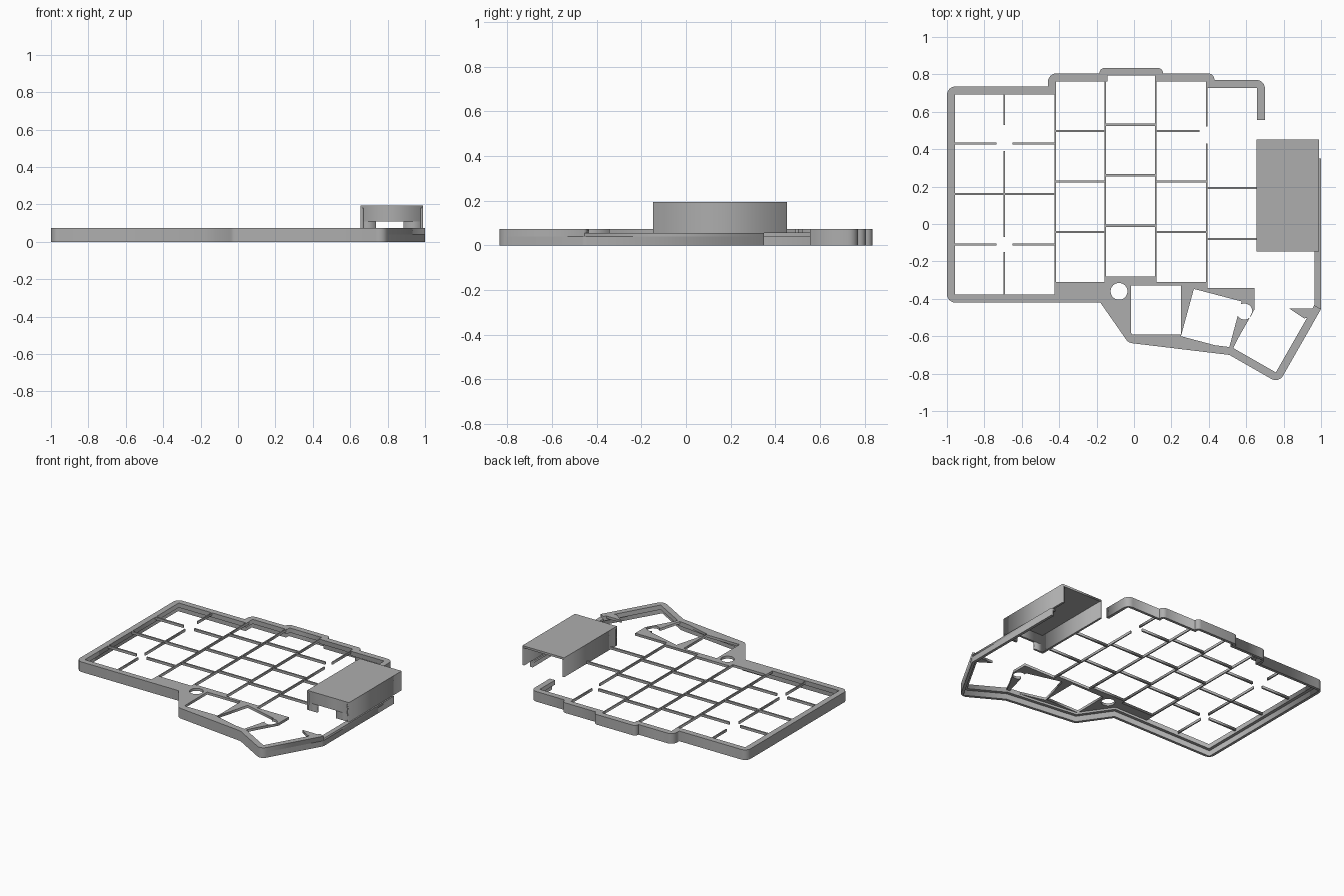
import bpy
from math import cos, sin, tan, radians, pi
from mathutils import Vector

if "Cube" in bpy.data.objects:
    bpy.data.objects.remove(bpy.data.objects["Cube"])

grey = bpy.data.materials.new("plain grey")
grey.use_nodes = True
grey.diffuse_color = (0.42, 0.42, 0.42, 1)
grey.node_tree.nodes["Principled BSDF"].inputs["Base Color"].default_value = (0.42, 0.42, 0.42, 1)

TOP, PLATE, LEDGE = 0.073, 0.055, 0.04


def prism(name, loops, z0, z1):
    """Extrude flat loops (first outer, rest holes) between two heights."""
    cu = bpy.data.curves.new(name, "CURVE")
    cu.dimensions, cu.fill_mode = "2D", "BOTH"
    cu.extrude = (z1 - z0) / 2
    for loop in loops:
        sp = cu.splines.new("POLY")
        sp.points.add(len(loop) - 1)
        for p, co in zip(sp.points, loop):
            p.co = (co[0], co[1], 0, 1)
        sp.use_cyclic_u = True
    cu.materials.append(grey)
    ob = bpy.data.objects.new(name, cu)
    ob.location.z = (z0 + z1) / 2
    bpy.context.collection.objects.link(ob)
    bpy.ops.object.select_all(action="DESELECT")
    bpy.context.view_layer.objects.active = ob
    ob.select_set(True)
    bpy.ops.object.convert(target="MESH")
    return bpy.context.object


def rect(x0, x1, y0, y1):
    return [(x0, y0), (x1, y0), (x1, y1), (x0, y1)]


def arc(cx, cy, r, a0, a1, n):
    return [(cx + r * cos(radians(a0 + (a1 - a0) * i / n)),
             cy + r * sin(radians(a0 + (a1 - a0) * i / n))) for i in range(n + 1)]


def rounded(path, r=0.045, n=6):
    """Round the convex corners of an open counter-clockwise path."""
    pts = [Vector(p) for p in path]
    out = [pts[0]]
    for a, b, c in zip(pts, pts[1:], pts[2:]):
        d0, d1 = (b - a).normalized(), (c - b).normalized()
        turn = d0.angle_signed(d1) * -1
        if turn < 0.1:
            out.append(b)
            continue
        t = min(r * tan(turn / 2), 0.95 * (b - a).length, 0.95 * (c - b).length)
        rad = t / tan(turn / 2)
        normal = Vector((-d0.y, d0.x))
        centre = b - d0 * t + normal * rad
        for i in range(n + 1):
            k = turn * i / n
            out.append(centre - normal * rad * cos(k) + d0 * rad * sin(k))
    return out + [pts[-1]]


def inset(path, d):
    """Mitred copy of an open path, moved to its left."""
    pts = [Vector(p) for p in path]
    dirs = [(b - a).normalized() for a, b in zip(pts, pts[1:])]
    norms = [Vector((-v.y, v.x)) for v in dirs]
    out = []
    for i, p in enumerate(pts):
        n0, n1 = norms[max(i - 1, 0)], norms[min(i, len(norms) - 1)]
        out.append(p + (n0 + n1) * d / (1 + n0.dot(n1)))
    return out


def wall(name, path, d, z0, z1):
    prism(name, [rounded(path) + inset(path, d)[::-1]], z0, z1)


# Stepped outer rim: wide upper band over a thinner skirt
outline = [(0.70, 0.555), (0.70, 0.77), (0.43, 0.77), (0.43, 0.805), (0.155, 0.805),
           (0.155, 0.835), (-0.185, 0.835), (-0.185, 0.805), (-0.46, 0.805),
           (-0.46, 0.735), (-1, 0.735), (-1, -0.42), (-0.18, -0.42), (-0.03, -0.635),
           (0.51, -0.70), (0.774, -0.851), (1, -0.455)]
wall("rim_upper", outline, 0.042, LEDGE, TOP)
wall("rim_skirt", outline + [(1, 0.35)], 0.02, 0, LEDGE)
prism("side_wall_cap", [rect(0.965, 1, -0.455, 0.35)], LEDGE, PLATE)

# Thumb plate with a round hole and two openings
thumb = [(-0.425, -0.40), (-0.425, -0.31), (-0.153, -0.31), (-0.153, -0.28), (0.117, -0.28),
         (0.117, -0.31), (0.388, -0.31), (0.388, -0.342), (0.645, -0.342), (0.645, -0.455),
         (0.56, -0.605), (0.52, -0.685), (-0.02, -0.61), (-0.16, -0.40)]
tilted = [(0.32, -0.347), (0.576, -0.414)] + arc(0.59, -0.468, 0.043, 116, -146, 16) \
    + [(0.507, -0.668), (0.251, -0.60)]
prism("thumb_plate", [thumb, arc(-0.08, -0.36, 0.045, 0, 348.75, 31),
                      rect(-0.015, 0.25, -0.59, -0.33), tilted], PLATE, TOP)
prism("thumb_corner", [[(0.83, -0.452), (0.91, -0.505), (0.975, -0.49), (0.998, -0.452)]], PLATE, TOP)

# Thin ribs between the key openings
vertical = [(-0.695, 0.53, 0.70), (-0.695, -0.07, 0.39), (-0.695, -0.38, -0.15),
            (-0.42, -0.38, 0.72), (-0.153, -0.31, 0.80), (0.117, -0.31, 0.80),
            (0.388, -0.345, 0.43), (0.388, 0.52, 0.77)]
for x, y0, y1 in vertical:
    prism("long_rib", [rect(x - 0.004, x + 0.004, y0, y1)], PLATE, TOP)

cross = [(0.16, -0.965, -0.42)]
for y in (0.43, -0.11):
    cross += [(y, -0.965, -0.735), (y, -0.65, -0.42)]
for i in range(3):
    drop = 0.27 * i
    cross += [(0.497 - drop, -0.42, -0.153), (0.53 - drop, -0.153, 0.117),
              (0.497 - drop, 0.117, 0.388 if i else 0.35)]
cross += [(0.192, 0.388, 0.66), (-0.08, 0.388, 0.66)]
for y, x0, x1 in cross:
    prism("cross_rib", [rect(x0, x1, y - 0.006, y + 0.006)], PLATE, TOP)

# Raised cover: lid, two sides, notched front, open back and bottom
LID = 0.195
X0, X1, Y0, Y1 = 0.656, 0.99, -0.147, 0.453
prism("cover_lid", [rect(X0, X1, Y0, Y1)], LID - 0.015, LID)
for name, x in (("cover_right_side", X0), ("cover_left_side", X1 - 0.015)):
    prism(name, [rect(x, x + 0.015, Y0, Y1)], PLATE, LID - 0.015)
prism("cover_front_top", [rect(X0, X1, Y0, Y0 + 0.015)], 0.11, LID - 0.015)
for name, a, b in (("cover_front_right", X0, 0.737), ("cover_front_left", 0.885, X1)):
    prism(name, [rect(a, b, Y0, Y0 + 0.015)], PLATE, 0.11)
